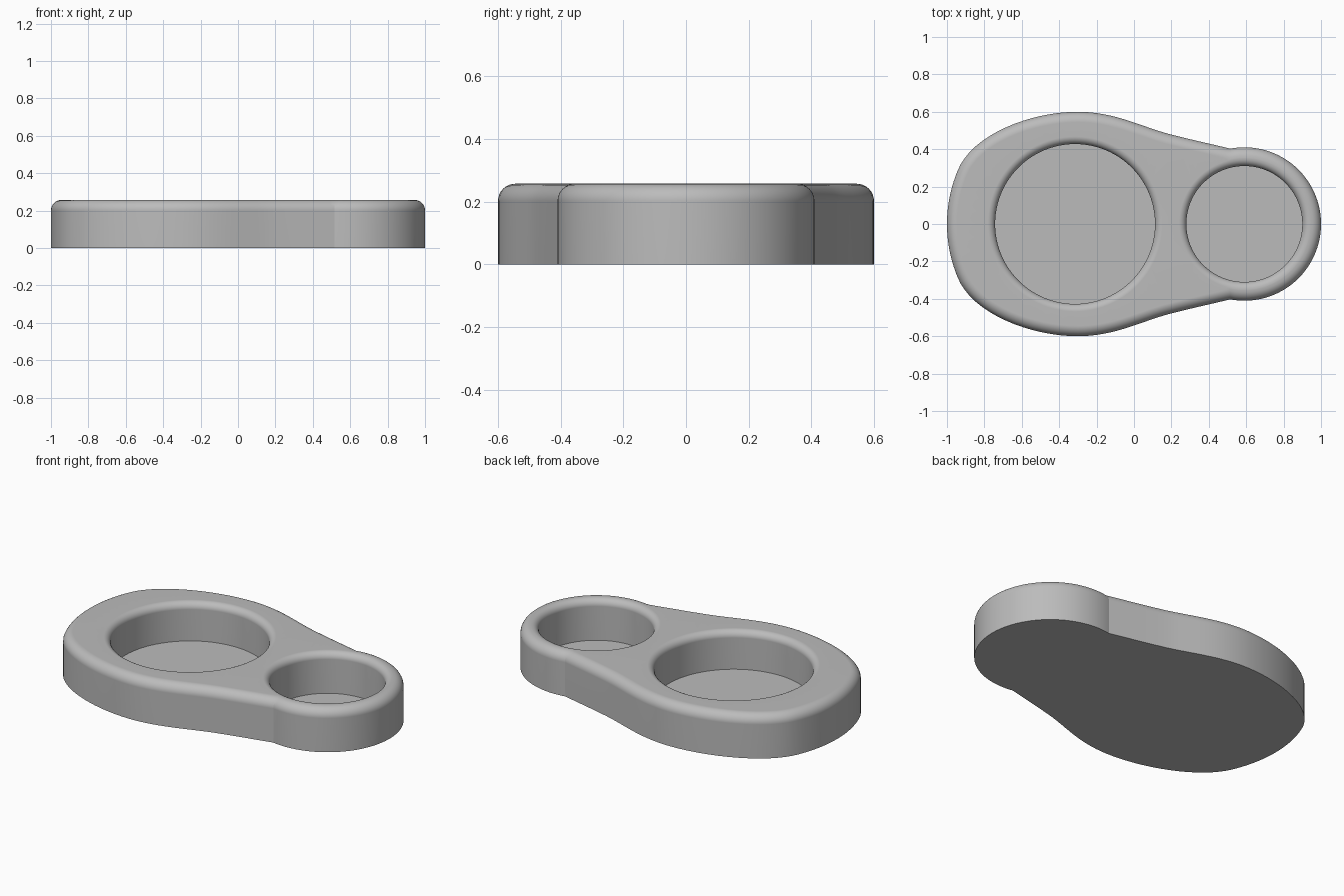
import bpy, bmesh
from math import sin, cos, pi, asin, acos
from mathutils import Vector
from mathutils.geometry import interpolate_bezier

if "Cube" in bpy.data.objects:
    bpy.data.objects.remove(bpy.data.objects["Cube"], do_unlink=True)

HEIGHT = 0.257
OUTER_FILLET, HOLE_FILLET = 0.055, 0.04
STEPS = 8
# centre x, radius, floor height of each round pocket
POCKETS = [(-0.315, 0.4275, 0.03), (0.59, 0.31, 0.015)]


def arc(cx, radius, start, end, count):
    return [Vector((cx + radius * cos(start + (end - start) * i / count),
                    radius * sin(start + (end - start) * i / count)))
            for i in range(count + 1)]


def half_outline():
    """Upper half of the plan, from the broad end to the narrow end."""
    bend = asin(0.28 / 0.74)
    points = arc(-0.26, 0.74, pi, pi - bend, 10)
    for curve in [((-0.945, 0.28), (-0.87, 0.48), (-0.55, 0.6), (-0.3, 0.6)),
                  ((-0.3, 0.6), (-0.1, 0.6), (0.05, 0.515), (0.2, 0.478)),
                  ((0.2, 0.478), (0.3, 0.452), (0.41, 0.428), (0.515, 0.403))]:
        points += [p.to_2d() for p in interpolate_bezier(*[Vector(c) for c in curve], 17)][1:]
    points += arc(0.59, 0.41, acos(-0.075 / 0.41), 0, 40)[1:]
    return points


def inset(points, distance):
    """Move a clockwise closed outline inward with mitred corners."""
    result = []
    for i, p in enumerate(points):
        a = (p - points[i - 1]).normalized()
        b = (points[(i + 1) % len(points)] - p).normalized()
        na, nb = Vector((a.y, -a.x)), Vector((b.y, -b.x))
        result.append(p + (na + nb) / (1 + na.dot(nb)) * distance)
    return result


def add_ring(bm, points, z):
    return [bm.verts.new((p.x, p.y, z)) for p in points]


def bridge(bm, rings):
    for low, high in zip(rings, rings[1:]):
        for i in range(len(low)):
            bm.faces.new((low[i - 1], low[i], high[i], high[i - 1]))


def ring_edges(bm, ring):
    return [bm.edges.get((ring[i - 1], ring[i])) for i in range(len(ring))]


bm = bmesh.new()
quarter = [pi / 2 * i / STEPS for i in range(STEPS + 1)]

# Outer wall with rounded top edge, and the flat underside
half = half_outline()
outline = half + [Vector((p.x, -p.y)) for p in reversed(half[1:-1])]
rings = [add_ring(bm, outline, 0)]
for t in quarter:
    rings.append(add_ring(bm, inset(outline, OUTER_FILLET * (1 - cos(t))),
                          HEIGHT - OUTER_FILLET * (1 - sin(t))))
bridge(bm, rings)
bm.faces.new(rings[0])
top_edges = ring_edges(bm, rings[-1])

# Round pockets with softened rims
for cx, radius, floor in POCKETS:
    rings = [add_ring(bm, arc(cx, radius, 0, 2 * pi, 96)[:-1], floor)]
    for t in quarter:
        circle = arc(cx, radius + HOLE_FILLET * (1 - cos(t)), 0, 2 * pi, 96)[:-1]
        rings.append(add_ring(bm, circle, HEIGHT - HOLE_FILLET * (1 - sin(t))))
    bridge(bm, rings)
    bm.faces.new(rings[0])
    top_edges += ring_edges(bm, rings[-1])

# Flat top surface around the pockets
bmesh.ops.triangle_fill(bm, edges=top_edges, use_beauty=True, normal=(0, 0, 1))
bmesh.ops.recalc_face_normals(bm, faces=bm.faces)

mesh = bpy.data.meshes.new("holder_body")
bm.to_mesh(mesh)
bm.free()
body = bpy.data.objects.new("holder_body", mesh)
bpy.context.collection.objects.link(body)

# Plain grey finish
grey = bpy.data.materials.new("plain_grey")
grey.use_nodes = True
colour = (0.5, 0.5, 0.5, 1)
grey.diffuse_color = colour
grey.node_tree.nodes["Principled BSDF"].inputs["Base Color"].default_value = colour
mesh.materials.append(grey)

# Smooth walls, crisp floor and base edges
bpy.ops.object.select_all(action='DESELECT')
body.select_set(True)
bpy.context.view_layer.objects.active = body
bpy.ops.object.shade_smooth_by_angle(angle=pi / 9)
weighted = body.modifiers.new("even_shading", 'WEIGHTED_NORMAL')
weighted.keep_sharp = True
